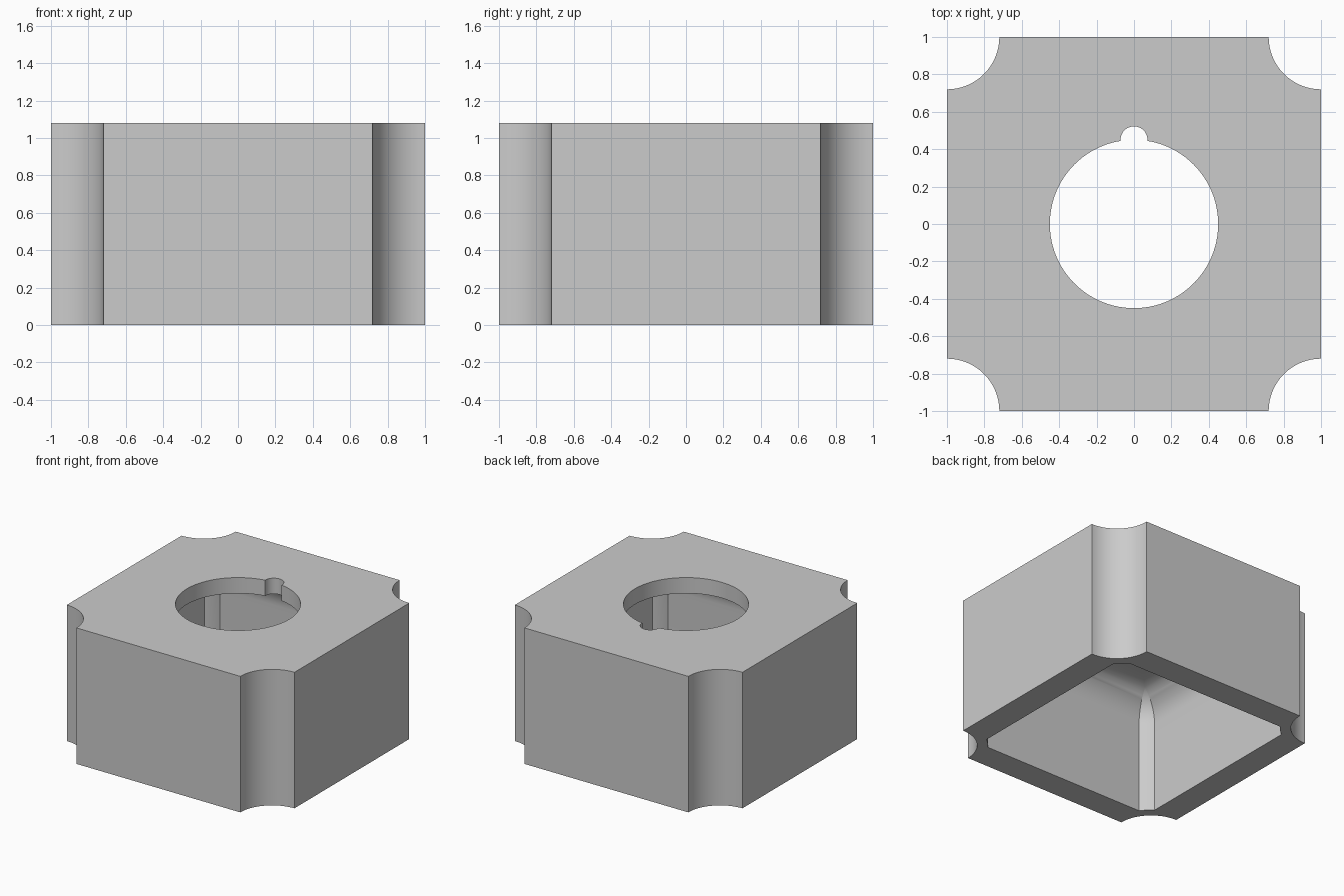
import bpy, bmesh
from math import sin, cos, pi, acos, asin, radians

TOP, CEIL = 1.08, 0.955          # block height, underside of the top plate
WALL, FILLET = 0.79, 0.25        # cavity half width, cavity ceiling fillet

old = bpy.data.objects.get("Cube")
if old:
    bpy.data.objects.remove(old, do_unlink=True)


def scooped_square(half, radius, steps=20):
    """Square outline whose corners are scooped by circles centred on (1, 1)."""
    start = max(acos(min((1 - half) / radius, 1)), pi / 4)
    corner = []
    for i in range(steps + 1):
        # run from the +x side to the +y side
        a = start + (pi / 2 - 2 * start) * i / steps
        corner.append((min(1 - radius * cos(a), half),
                       min(1 - radius * sin(a), half)))
    points = []
    for _ in range(4):
        points += corner
        corner = [(-y, x) for x, y in corner]
    return points


def keyed_bore(radius=0.45, key=0.072, steps=96, key_steps=20):
    """Round bore with a half-round keyway on the back side."""
    gap = asin(key / radius)
    points = []
    for i in range(steps + 1):
        a = pi / 2 + gap + (2 * pi - 2 * gap) * i / steps
        points.append((radius * cos(a), radius * sin(a)))
    for i in range(key_steps + 1):
        a = pi * i / key_steps
        points.append((key * cos(a), radius + key * sin(a)))
    return points


bm = bmesh.new()


def ring(points, z):
    return [bm.verts.new((x, y, z)) for x, y in points]


def skin(rings):
    for a, b in zip(rings, rings[1:]):
        for i in range(len(a)):
            j = (i + 1) % len(a)
            bm.faces.new((a[i], a[j], b[j], b[i]))


# Outer walls with scooped corners
outer = scooped_square(1.0, 0.28)
skin([ring(outer, 0), ring(outer, TOP)])

# Bore and keyway through the top plate
bore = keyed_bore()
skin([ring(bore, CEIL), ring(bore, TOP)])

# Cavity walls, rolling into the ceiling with a fillet
cavity = [ring(scooped_square(WALL, 0.358), 0)]
for i in range(17):
    t = pi / 2 * i / 16
    inset = FILLET * (1 - cos(t))
    cavity.append(ring(scooped_square(WALL - inset, 0.358 + inset),
                       CEIL - FILLET * (1 - sin(t))))
skin(cavity)
bmesh.ops.remove_doubles(bm, verts=bm.verts[:], dist=0.00005)

# Flat faces: bottom rim, ceiling and top, each between two open loops
for level in (0, CEIL, TOP):
    loops = [e for e in bm.edges if e.is_boundary
             and all(abs(v.co.z - level) < 0.0001 for v in e.verts)]
    bmesh.ops.triangle_fill(bm, edges=loops, use_beauty=True)
bmesh.ops.recalc_face_normals(bm, faces=bm.faces[:])

mesh = bpy.data.meshes.new("hollow_block")
bm.to_mesh(mesh)
bm.free()
block = bpy.data.objects.new("hollow_block", mesh)
bpy.context.collection.objects.link(block)

# Single grey material
grey = bpy.data.materials.new("light_grey")
grey.use_nodes = True
grey.diffuse_color = (0.6, 0.6, 0.6, 1)
grey.node_tree.nodes["Principled BSDF"].inputs["Base Color"].default_value = grey.diffuse_color
mesh.materials.append(grey)

# Smooth curves, sharp edges
bpy.ops.object.select_all(action="DESELECT")
block.select_set(True)
bpy.context.view_layer.objects.active = block
bpy.ops.object.shade_smooth_by_angle(angle=radians(30))
